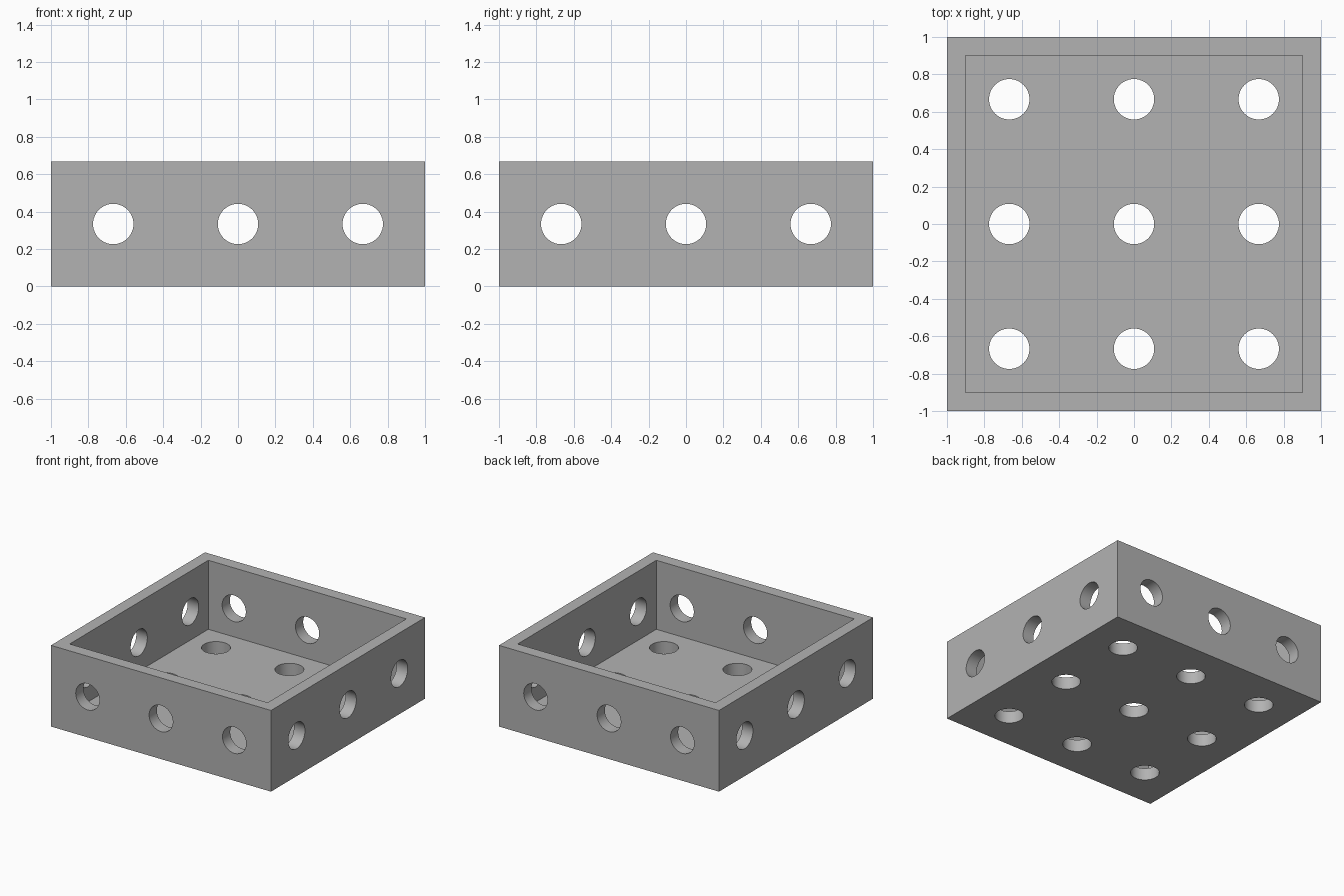
import bpy, bmesh, math
from mathutils import Matrix, Vector

cube = bpy.data.objects.get("Cube")
if cube:
    bpy.data.objects.remove(cube, do_unlink=True)

HEIGHT = 0.667
WALL = 0.1
RADIUS = 0.108
PITCH = 0.667

grey = bpy.data.materials.new("mid grey")
grey.use_nodes = True
grey.diffuse_color = (0.448, 0.448, 0.448, 1)
grey.node_tree.nodes["Principled BSDF"].inputs["Base Color"].default_value = grey.diffuse_color


def make_object(name, bm):
    mesh = bpy.data.meshes.new(name)
    bm.to_mesh(mesh)
    bm.free()
    mesh.materials.append(grey)
    obj = bpy.data.objects.new(name, mesh)
    bpy.context.collection.objects.link(obj)
    return obj


def block(name, side, bottom, top):
    bm = bmesh.new()
    place = Matrix.Translation((0, 0, (bottom + top) / 2)) @ Matrix.Diagonal((side, side, top - bottom, 1))
    bmesh.ops.create_cube(bm, size=1, matrix=place)
    return make_object(name, bm)


def drills(name, centres, direction, length):
    bm = bmesh.new()
    turn = Vector(direction).to_track_quat('Z', 'Y').to_matrix().to_4x4()
    for c in centres:
        bmesh.ops.create_cone(bm, cap_ends=True, segments=48, radius1=RADIUS, radius2=RADIUS,
                              depth=length, matrix=Matrix.Translation(c) @ turn)
    return make_object(name, bm)


# Open tray body
tray = block("tray", 2, 0, HEIGHT)

# Cavity and rows of holes through the floor and the walls
steps = [-PITCH, 0, PITCH]
mid = HEIGHT / 2
cutters = [
    block("cavity_cutter", 2 - 2 * WALL, WALL, HEIGHT + 0.2),
    drills("floor_hole_cutter", [(x, y, WALL / 2) for x in steps for y in steps], (0, 0, 1), 2 * WALL),
    drills("side_hole_cutter", [(0, y, mid) for y in steps], (1, 0, 0), 2.4),
    drills("front_hole_cutter", [(x, 0, mid) for x in steps], (0, 1, 0), 2.4),
]
bpy.ops.object.select_all(action='DESELECT')
bpy.context.view_layer.objects.active = tray
tray.select_set(True)
for cutter in cutters:
    cutter.hide_render = True
    mod = tray.modifiers.new(cutter.name, 'BOOLEAN')
    mod.operation = 'DIFFERENCE'
    mod.solver = 'EXACT'
    mod.object = cutter
    bpy.ops.object.modifier_apply(modifier=mod.name)
    bpy.data.objects.remove(cutter, do_unlink=True)

# Smooth hole walls, crisp edges
bpy.ops.object.shade_smooth_by_angle(angle=math.radians(30))
